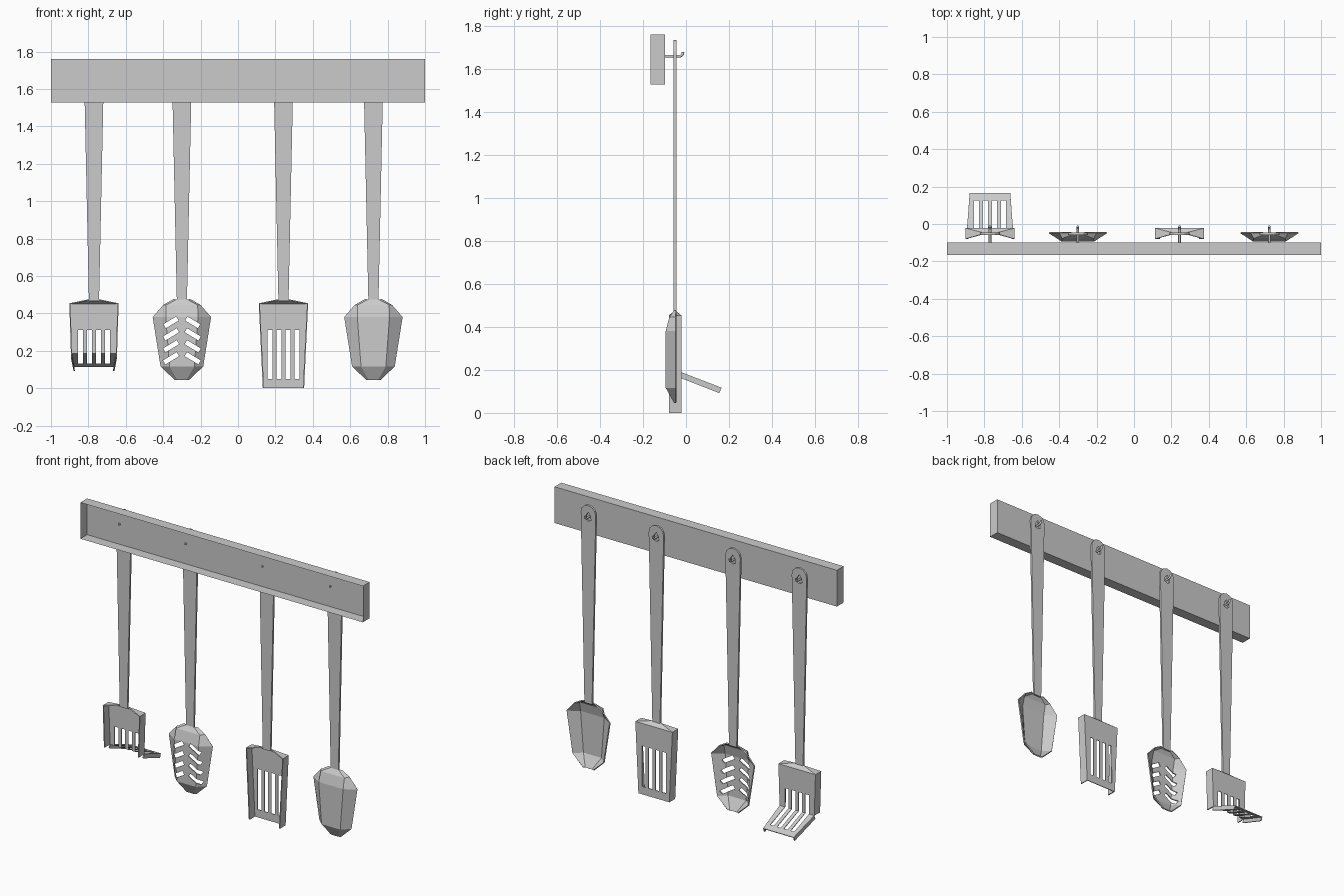
import bpy, bmesh, math
from mathutils import Matrix, Vector

if "Cube" in bpy.data.objects:
    bpy.data.objects.remove(bpy.data.objects["Cube"])


def mesh_object(name, verts, faces, x=0.0):
    me = bpy.data.meshes.new(name)
    bm = bmesh.new()
    vs = [bm.verts.new(v) for v in verts]
    for f in faces:
        bm.faces.new([vs[i] for i in f])
    bmesh.ops.recalc_face_normals(bm, faces=bm.faces)
    bm.to_mesh(me)
    bm.free()
    ob = bpy.data.objects.new(name, me)
    ob.location.x = x
    bpy.context.collection.objects.link(ob)
    return ob


def prism(name, outline, y0, y1, x=0.0):
    """Extrude an (x, z) outline along y."""
    n = len(outline)
    verts = [(px, y, pz) for y in (y0, y1) for px, pz in outline]
    faces = [list(range(n)), list(range(n, 2 * n))]
    faces += [[i, (i + 1) % n, n + (i + 1) % n, n + i] for i in range(n)]
    return mesh_object(name, verts, faces, x)


def box_cutter(boxes, x):
    """Boxes given as (centre, size, tilt about y)."""
    me = bpy.data.meshes.new("cutter")
    bm = bmesh.new()
    for c, s, a in boxes:
        m = Matrix.Translation(c) @ Matrix.Rotation(a, 4, 'Y') @ Matrix.Diagonal((*s, 1))
        bmesh.ops.create_cube(bm, size=1, matrix=m)
    bm.to_mesh(me)
    bm.free()
    ob = bpy.data.objects.new("cutter", me)
    ob.location.x = x
    bpy.context.collection.objects.link(ob)
    return ob


def finish(ob, thickness=0.0, cutter=None):
    """Thicken a sheet, cut its openings, apply."""
    bpy.context.view_layer.objects.active = ob
    if thickness:
        m = ob.modifiers.new("thick", 'SOLIDIFY')
        m.thickness, m.offset = thickness, 0
        bpy.ops.object.modifier_apply(modifier=m.name)
    if cutter:
        cutter.hide_render = True
        m = ob.modifiers.new("cut", 'BOOLEAN')
        m.operation, m.solver, m.object = 'DIFFERENCE', 'EXACT', cutter
        bpy.context.view_layer.update()
        bpy.ops.object.modifier_apply(modifier=m.name)
        bpy.data.objects.remove(cutter)


# Wall rail: box open on the -y side
o = [(-1, 1.527), (1, 1.527), (1, 1.759), (-1, 1.759)]
mesh_object("rail", [(px, y, pz) for y in (-0.166, -0.098) for px, pz in o],
            [(4, 5, 6, 7)] + [(i, (i + 1) % 4, 4 + (i + 1) % 4, 4 + i) for i in range(4)])


# Hook and handle shared by every utensil
def hook(x):
    cu = bpy.data.curves.new("hook", 'CURVE')
    cu.dimensions = '3D'
    cu.bevel_depth, cu.bevel_resolution, cu.use_fill_caps = 0.007, 1, True
    pts = [(-0.105, 1.657), (-0.03, 1.657), (-0.02, 1.661), (-0.015, 1.668), (-0.014, 1.677)]
    sp = cu.splines.new('POLY')
    sp.points.add(len(pts) - 1)
    for p, (y, z) in zip(sp.points, pts):
        p.co = (0, y, z, 1)
    ob = bpy.data.objects.new("hook", cu)
    ob.location.x = x
    bpy.context.collection.objects.link(ob)


def handle(x):
    arc = [(0.053 * math.cos(t), 1.68 + 0.053 * math.sin(t))
           for t in [math.pi * i / 6 for i in range(7)]]
    ob = prism("handle", [(-0.027, 0.465), (0.027, 0.465)] + arc, -0.058, -0.045, x)
    hole = prism("cutter", [(-0.02, 1.642), (0, 1.632), (0.02, 1.642), (0.015, 1.668),
                            (0, 1.69), (-0.015, 1.668)], -0.2, 0.1, x)
    finish(ob, 0, hole)


# Spatula head: sheet with side flanges and a pinched shoulder
PLATE, FRONT, SHEET = -0.024, -0.08, 0.007


def spatula(name, x, z_bend, half, bent):
    verts, faces = [], []
    for s in (-1, 1):
        verts += [(s * 0.129, PLATE, 0.452), (s * half, PLATE, z_bend),
                  (s * 0.129, FRONT, 0.452), (s * half, FRONT, z_bend),
                  (s * 0.027, -0.051, 0.473)]
    faces = [(0, 1, 6, 5), (0, 2, 3, 1), (5, 6, 8, 7),
             (0, 5, 9, 4), (0, 4, 2), (5, 7, 9)]
    if bent:
        for s in (-1, 1):
            verts += [(s * 0.106, 0.164, 0.115), (s * half, PLATE - 0.009, z_bend - 0.023),
                      (s * 0.106, 0.155, 0.092)]
        faces += [(1, 10, 13, 6), (1, 11, 12, 10), (6, 13, 15, 14)]
        slot_y, slot_z = (-0.1, 0.126), (0.05, 0.31)
    else:
        slot_y, slot_z = (-0.1, 0.05), (0.05, 0.31)
    ob = mesh_object(name, verts, faces, x)
    cy, cz = sum(slot_y) / 2, sum(slot_z) / 2
    size = (0.026, slot_y[1] - slot_y[0], slot_z[1] - slot_z[0])
    cut = box_cutter([(Vector((0.048 * (i - 1.5), cy, cz)), size, 0) for i in range(4)], x)
    finish(ob, SHEET, cut)


# Spoon bowl: faceted trough lofted through rows (z, rim half, floor half, floor y)
def spoon(name, x, slotted):
    rows = [(0.473, 0.045, 0.027, -0.054), (0.443, 0.098, 0.083, -0.075),
            (0.38, 0.154, 0.085, -0.091), (0.117, 0.112, 0.065, -0.091),
            (0.047, 0.037, 0.025, -0.052)]
    verts, faces = [], []
    for z, r, f, y in rows:
        verts += [(-r, -0.046, z), (-f, y, z), (f, y, z), (r, -0.046, z)]
    for i in range(len(rows) - 1):
        for j in range(3):
            a = 4 * i + j
            faces.append((a, a + 1, a + 5, a + 4))
    ob = mesh_object(name, verts, faces, x)
    cut = None
    if slotted:
        cut = box_cutter([(Vector((s * 0.058, -0.07, 0.352 - 0.064 * i)),
                           (0.086 if i else 0.08, 0.2, 0.025), s * math.radians(31))
                          for s in (-1, 1) for i in range(4)], x)
    finish(ob, SHEET, cut)


XS = (-0.77, -0.30, 0.243, 0.724)
for x in XS:
    hook(x)
    handle(x)
spatula("turner_head", XS[0], 0.188, 0.12, True)
spoon("slotted_spoon_bowl", XS[1], True)
spatula("flat_spatula_head", XS[2], 0.0, 0.107, False)
spoon("spoon_bowl", XS[3], False)
